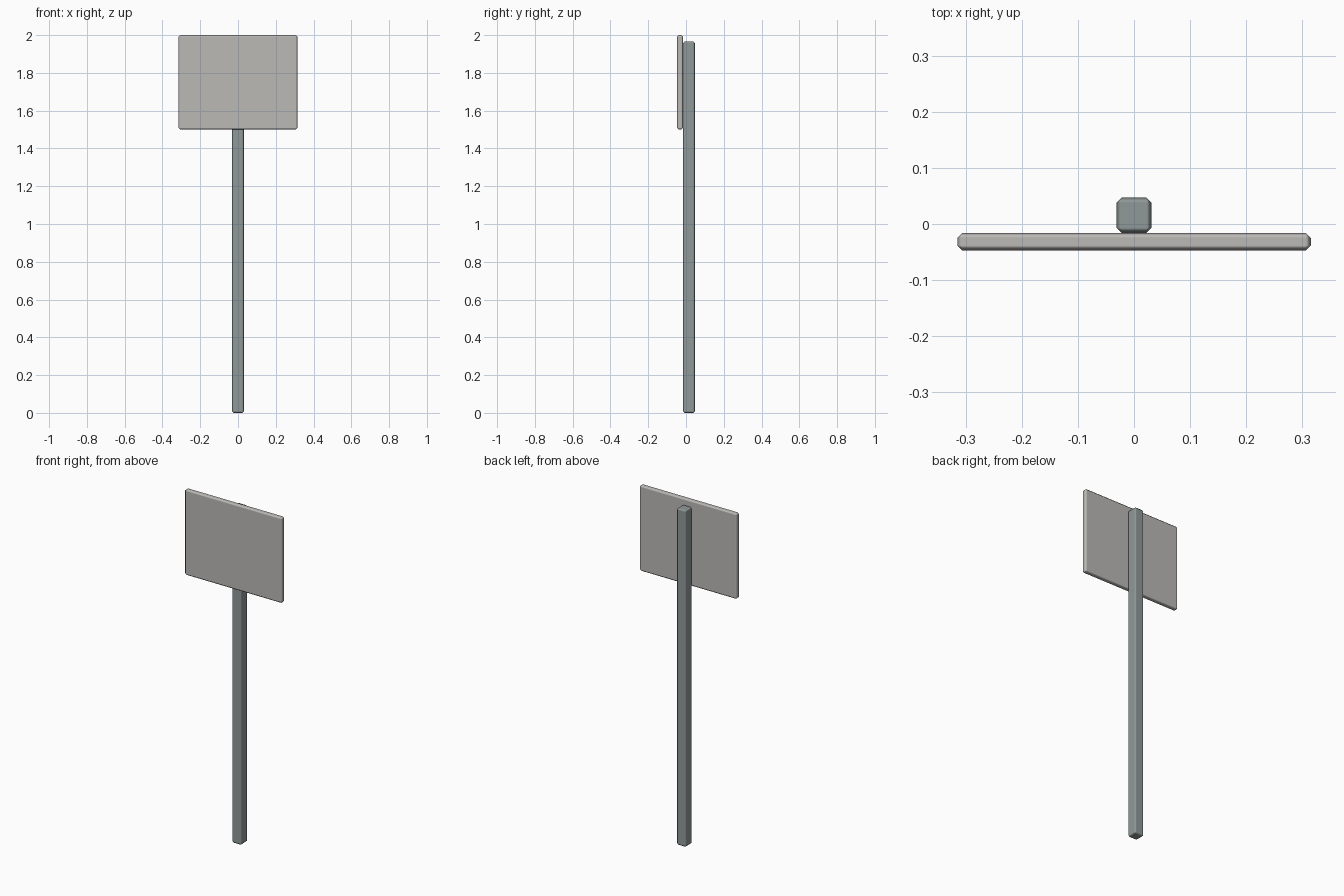
import bpy
import bmesh
from mathutils import Vector

if "Cube" in bpy.data.objects:
    bpy.data.objects.remove(bpy.data.objects["Cube"])


def material(name, color):
    m = bpy.data.materials.new(name)
    m.diffuse_color = (*color, 1.0)
    m.use_nodes = True
    m.node_tree.nodes["Principled BSDF"].inputs["Base Color"].default_value = m.diffuse_color
    return m


def beveled_box(name, low, high, mat, bevel=0.009):
    """Box between two corners with softly shaded chamfered edges."""
    low, high = Vector(low), Vector(high)
    bm = bmesh.new()
    bmesh.ops.create_cube(bm, size=1.0)
    bmesh.ops.scale(bm, vec=high - low, verts=bm.verts)
    for f in bm.faces:
        f.smooth = True
    mesh = bpy.data.meshes.new(name)
    bm.to_mesh(mesh)
    bm.free()
    mesh.materials.append(mat)
    obj = bpy.data.objects.new(name, mesh)
    obj.location = (low + high) / 2
    bpy.context.collection.objects.link(obj)
    mod = obj.modifiers.new("edge_chamfer", 'BEVEL')
    mod.width = bevel
    mod.segments = 1
    mod.harden_normals = True
    return obj


board_grey = material("warm light grey", (0.50, 0.49, 0.47))
post_grey = material("cool mid grey", (0.28, 0.315, 0.315))

# Upright post behind the board
beveled_box("post", (-0.031, -0.0156, 0.0), (0.031, 0.0469, 1.967), post_grey)

# Sign board fixed to the front of the post
beveled_box("sign_board", (-0.315, -0.0469, 1.5), (0.315, -0.0156, 2.0), board_grey)
